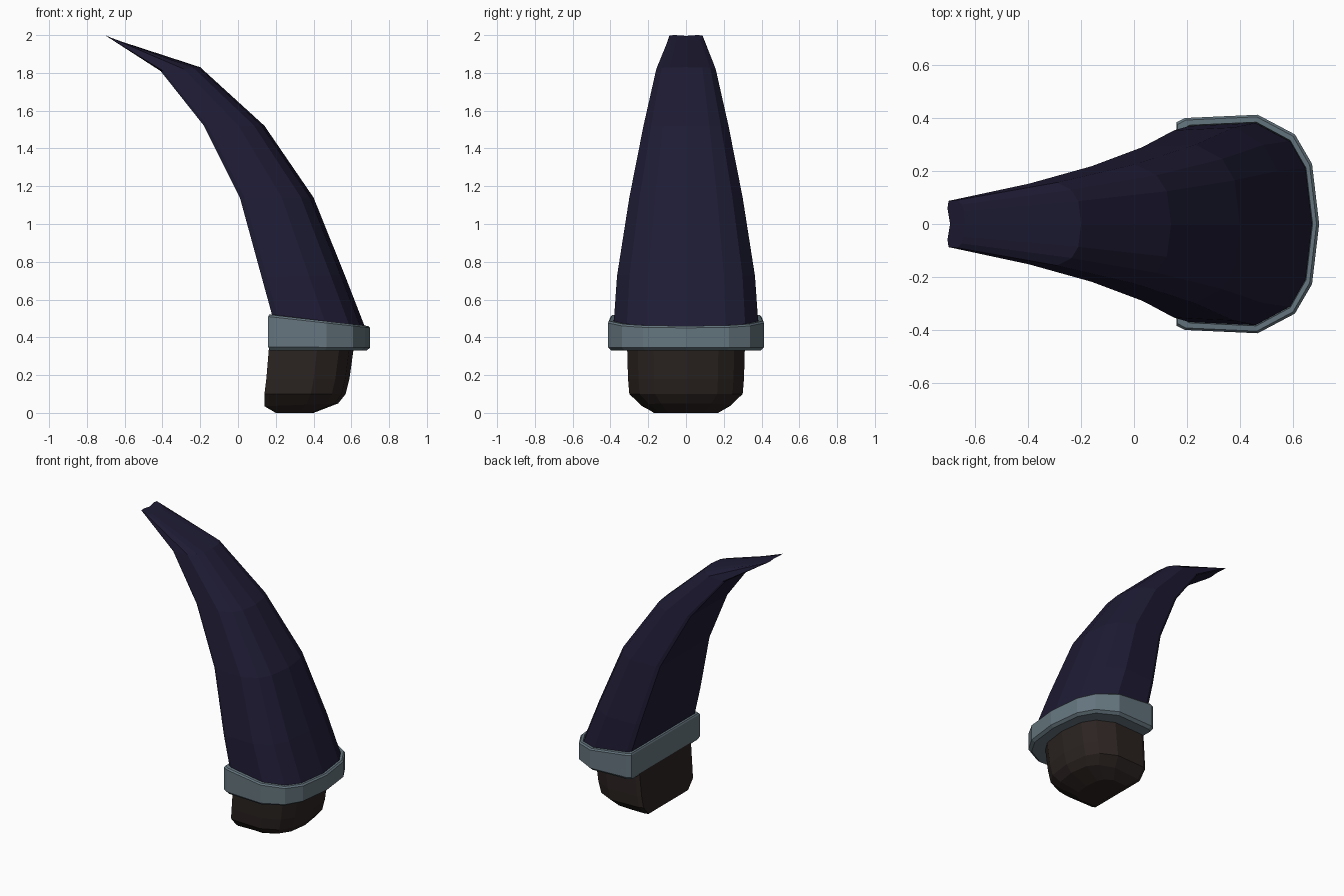
import bpy, bmesh

# Half outline of the D-shaped section: (u along x from 0 to 1, v of half width)
SECTION = [(0.0, 0.93), (0.06, 0.97), (0.57, 1.0), (0.83, 0.82), (0.95, 0.55)]


def ring(x0, x1, half, z0, z1, corner=0.93, dent=0.0):
    """Closed section from x0 (flat inner side) to x1 (round outer side)."""
    pts = [(u, v) for u, v in SECTION]
    pts[0] = (0.0, corner)
    loop = [(dent, 0.0)] + [(u, -v) for u, v in pts] + [(1.0, 0.0)]
    loop += [(u, v) for u, v in reversed(pts)]
    return [(x0 + (x1 - x0) * u, half * v, z0 + (z1 - z0) * u) for u, v in loop]


def loft(name, rings, color):
    """Skin a stack of rings and cap both ends."""
    bm = bmesh.new()
    rows = [[bm.verts.new(p) for p in r] for r in rings]
    n = len(rows[0])
    for a, b in zip(rows, rows[1:]):
        for i in range(n):
            j = (i + 1) % n
            bm.faces.new((a[i], a[j], b[j], b[i]))
    bm.faces.new(list(reversed(rows[0])))
    bm.faces.new(rows[-1])
    bmesh.ops.recalc_face_normals(bm, faces=bm.faces[:])
    mesh = bpy.data.meshes.new(name)
    bm.to_mesh(mesh)
    bm.free()
    obj = bpy.data.objects.new(name, mesh)
    bpy.context.collection.objects.link(obj)
    mat = bpy.data.materials.new(name + "_colour")
    mat.diffuse_color = (*color, 1.0)
    mesh.materials.append(mat)
    return obj


# Curved horn blade, flattening to a thin tip
loft("horn", [
    ring(0.20, 0.68, 0.375, 0.42, 0.42),
    ring(0.18, 0.67, 0.382, 0.52, 0.46),
    ring(0.125, 0.565, 0.365, 0.72, 0.73),
    ring(0.01, 0.40, 0.30, 1.14, 1.14),
    ring(-0.18, 0.14, 0.225, 1.52, 1.52),
    ring(-0.41, -0.20, 0.157, 1.81, 1.83),
    ring(-0.705, -0.64, 0.09, 2.0, 1.973, corner=0.65, dent=0.15),
], (0.013, 0.011, 0.034))

# Metal band with bevelled lower edge and a recessed top around the horn
loft("band", [
    ring(0.17, 0.68, 0.395, 0.33, 0.33),
    ring(0.16, 0.70, 0.413, 0.35, 0.345),
    ring(0.16, 0.70, 0.413, 0.51, 0.45),
    ring(0.165, 0.69, 0.405, 0.52, 0.46),
    ring(0.18, 0.675, 0.385, 0.52, 0.46),
    ring(0.185, 0.67, 0.38, 0.46, 0.43),
], (0.13, 0.18, 0.21))

# Rounded root below the band
loft("root", [
    ring(0.20, 0.40, 0.17, 0.0, 0.0),
    ring(0.14, 0.53, 0.24, 0.035, 0.05),
    ring(0.14, 0.57, 0.30, 0.10, 0.10),
    ring(0.15, 0.59, 0.307, 0.18, 0.18),
    ring(0.165, 0.615, 0.312, 0.36, 0.36),
], (0.024, 0.017, 0.015))
